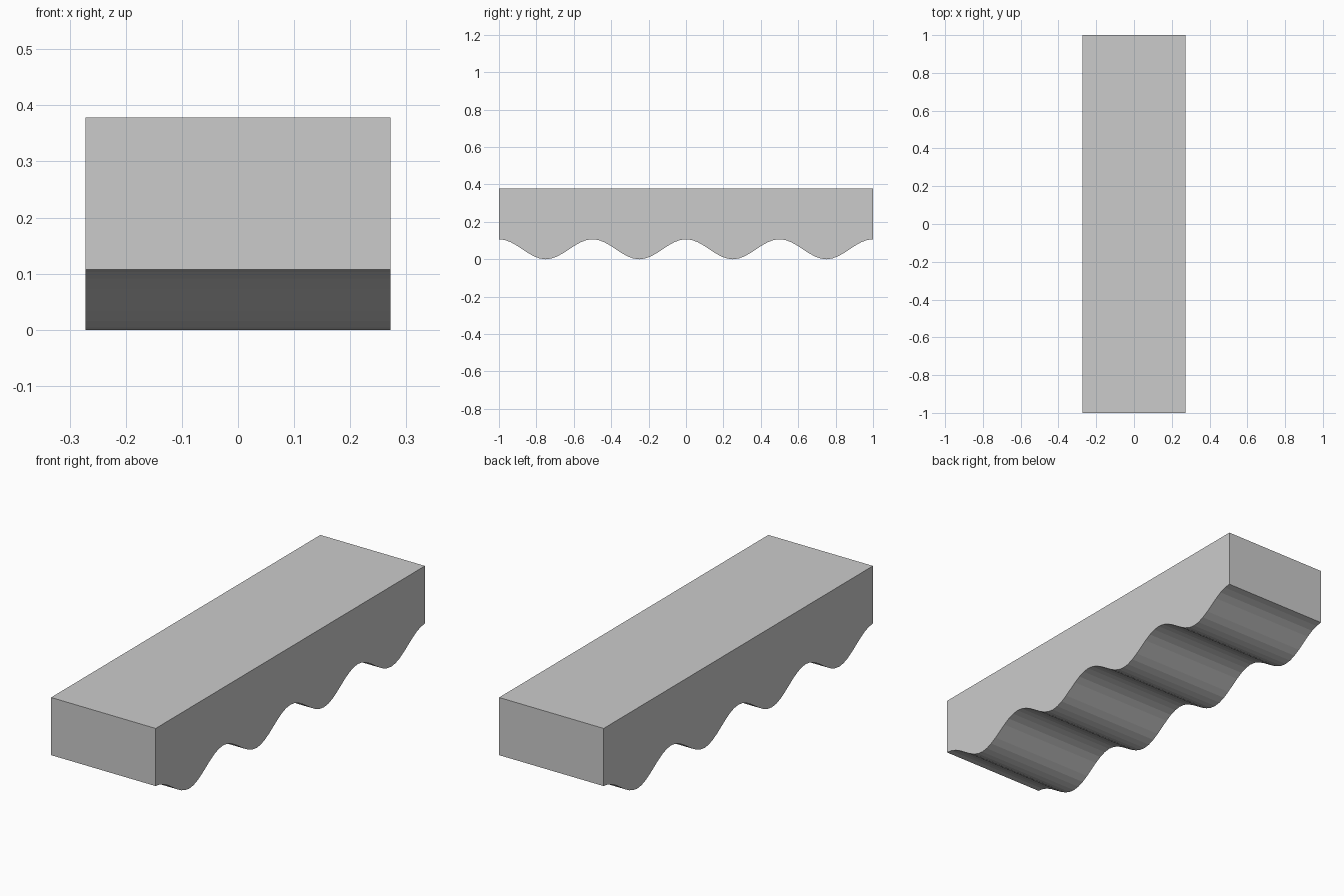
import bpy, bmesh, math

if "Cube" in bpy.data.objects:
    bpy.data.objects.remove(bpy.data.objects["Cube"])

HALF_W, HALF_L, TOP, WAVE = 0.272, 1.0, 0.378, 0.107
WAVES, STEPS = 4, 16

# Wavy underside sampled along the length, closed by the flat top
n = WAVES * STEPS
profile = []
for i in range(n + 1):
    y = -HALF_L + 2 * HALF_L * i / n
    profile.append((y, WAVE / 2 * (1 + math.cos(2 * math.pi * i / STEPS))))
profile += [(HALF_L, TOP), (-HALF_L, TOP)]

# Side profile extruded across the width
bm = bmesh.new()
side = bm.faces.new([bm.verts.new((-HALF_W, y, z)) for y, z in profile])
ext = bmesh.ops.extrude_face_region(bm, geom=[side], use_keep_orig=True)
moved = [g for g in ext["geom"] if isinstance(g, bmesh.types.BMVert)]
bmesh.ops.translate(bm, verts=moved, vec=(2 * HALF_W, 0, 0))
bmesh.ops.recalc_face_normals(bm, faces=bm.faces)

mesh = bpy.data.meshes.new("wavy_block")
bm.to_mesh(mesh)
bm.free()
block = bpy.data.objects.new("wavy_block", mesh)
bpy.context.collection.objects.link(block)
